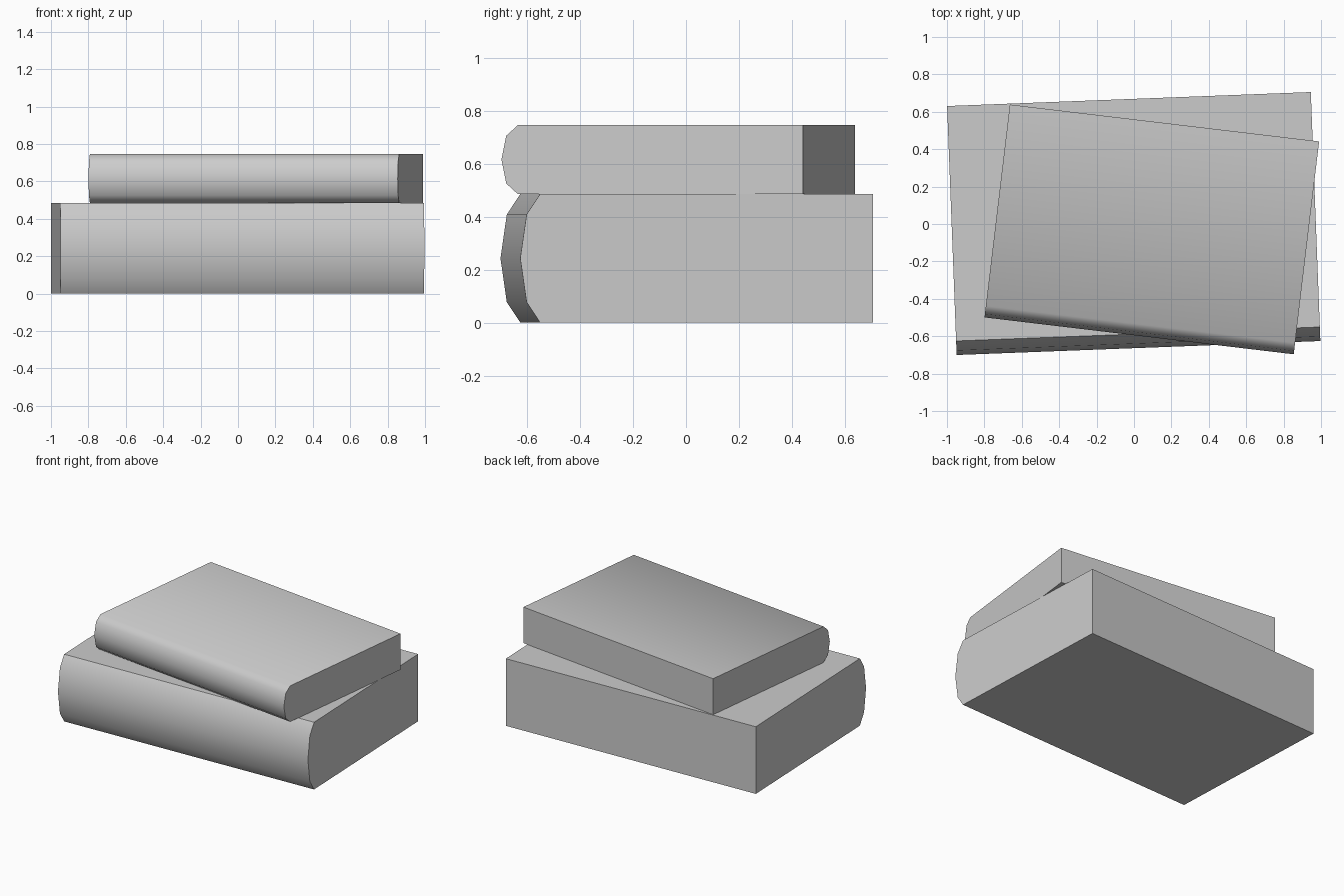
import bpy
import bmesh
from math import radians
from mathutils import Matrix

cube = bpy.data.objects.get("Cube")
if cube:
    bpy.data.objects.remove(cube, do_unlink=True)

grey = bpy.data.materials.new("plain grey")
grey.use_nodes = True
colour = (0.6, 0.6, 0.6, 1)
grey.diffuse_color = colour
grey.node_tree.nodes["Principled BSDF"].inputs["Base Color"].default_value = colour


def book(name, width, depth, height, bulge, shoulder, inset, back, base, turn):
    """Closed book: a block with a rounded spine, pivoted on its back edge."""
    # Side outline from back bottom, round the spine, to back top
    outline = [(0, 0), (-depth, 0), (-depth - shoulder, inset),
               (-depth - bulge, height / 2),
               (-depth - shoulder, height - inset), (-depth, height), (0, height)]
    bm = bmesh.new()
    side = bm.faces.new([bm.verts.new((-width / 2, y, z)) for y, z in outline])
    grown = bmesh.ops.extrude_face_region(bm, geom=[side], use_keep_orig=True)
    verts = [g for g in grown["geom"] if isinstance(g, bmesh.types.BMVert)]
    bmesh.ops.translate(bm, verts=verts, vec=(width, 0, 0))
    bmesh.ops.recalc_face_normals(bm, faces=bm.faces)
    place = Matrix.Translation((*back, base)) @ Matrix.Rotation(radians(turn), 4, "Z")
    bmesh.ops.transform(bm, matrix=place, verts=bm.verts)
    mesh = bpy.data.meshes.new(name)
    bm.to_mesh(mesh)
    bm.free()
    mesh.materials.append(grey)
    obj = bpy.data.objects.new(name, mesh)
    bpy.context.collection.objects.link(obj)
    # Smooth the spine, keep the square corners sharp
    bpy.ops.object.select_all(action="DESELECT")
    obj.select_set(True)
    bpy.context.view_layer.objects.active = obj
    bpy.ops.object.shade_smooth_by_angle(angle=radians(50))
    return obj


book("thick_lower_book", 1.946, 1.257, 0.485, 0.075, 0.051, 0.077,
     back=(-0.027, 0.668), base=0, turn=2.2)
book("thin_upper_book", 1.665, 1.084, 0.26, 0.062, 0.044, 0.04,
     back=(0.163, 0.54), base=0.485, turn=-6.8)
